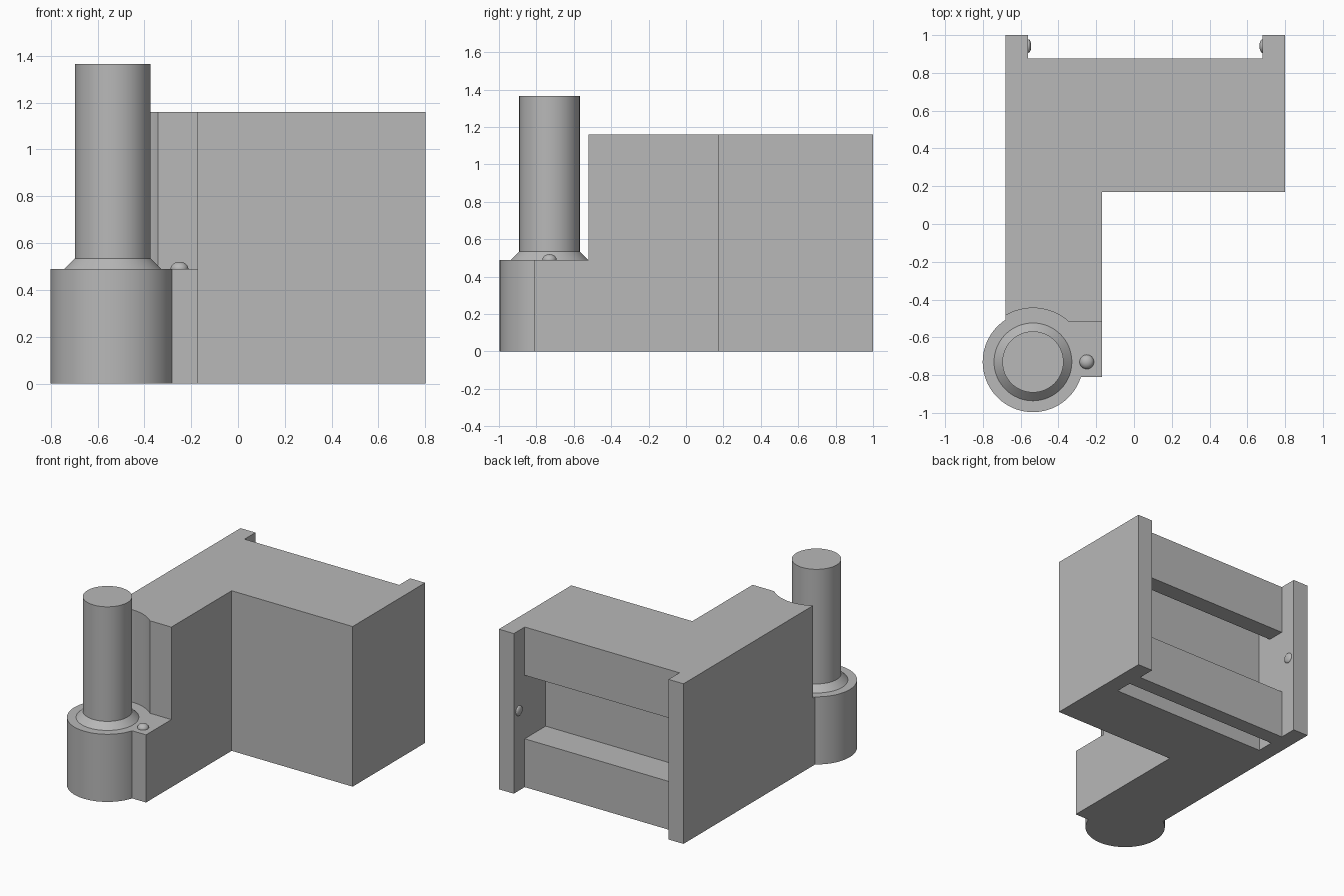
import bpy, bmesh, math
from mathutils import Matrix, Vector

cube = bpy.data.objects.get("Cube")
if cube:
    bpy.data.objects.remove(cube, do_unlink=True)

GREY = (0.48, 0.48, 0.48, 1)
grey = bpy.data.materials.new("plain grey")
grey.use_nodes = True
grey.diffuse_color = GREY
grey.node_tree.nodes["Principled BSDF"].inputs["Base Color"].default_value = GREY

# Main dimensions
HEIGHT, SHELF = 1.16, 0.49
LEFT, RIGHT = 0.80, -0.68
ARM_SIDE, ARM_FRONT = -0.17, -0.81
PIVOT = Vector((-0.535, -0.73, 0))


def finish(name, bm):
    bmesh.ops.recalc_face_normals(bm, faces=bm.faces)
    mesh = bpy.data.meshes.new(name)
    bm.to_mesh(mesh)
    bm.free()
    mesh.materials.append(grey)
    obj = bpy.data.objects.new(name, mesh)
    bpy.context.collection.objects.link(obj)
    return obj


def prism(name, outline, start, end, axis="z"):
    """Extrude an outline along z (x, y points) or along x (y, z points)."""
    bm = bmesh.new()
    if axis == "z":
        pts, step = [(a, b, start) for a, b in outline], (0, 0, end - start)
    else:
        pts, step = [(start, a, b) for a, b in outline], (end - start, 0, 0)
    face = bm.faces.new([bm.verts.new(p) for p in pts])
    new = bmesh.ops.extrude_face_region(bm, geom=[face])["geom"]
    moved = [v for v in new if isinstance(v, bmesh.types.BMVert)]
    bmesh.ops.translate(bm, vec=step, verts=moved)
    return finish(name, bm)


def rect(a0, b0, a1, b1):
    return [(a0, b0), (a1, b0), (a1, b1), (a0, b1)]


def circle(radius, count=96):
    turns = [2 * math.pi * i / count for i in range(count)]
    return [(PIVOT.x + radius * math.cos(t), PIVOT.y + radius * math.sin(t))
            for t in turns]


def combine(target, tool, operation):
    mod = target.modifiers.new(operation.lower(), "BOOLEAN")
    mod.operation, mod.solver, mod.object = operation, "EXACT", tool
    select(target)
    bpy.ops.object.modifier_apply(modifier=mod.name)
    bpy.data.objects.remove(tool, do_unlink=True)


def select(obj):
    bpy.ops.object.select_all(action="DESELECT")
    obj.select_set(True)
    bpy.context.view_layer.objects.active = obj


def smooth(obj):
    select(obj)
    bpy.ops.object.shade_smooth_by_angle(angle=math.radians(30))


def bump(name, location, scale):
    bm = bmesh.new()
    bmesh.ops.create_uvsphere(bm, u_segments=32, v_segments=16, radius=1)
    bmesh.ops.transform(bm, matrix=Matrix.Translation(location)
                        @ Matrix.Diagonal((*scale, 1)), verts=bm.verts)
    smooth(finish(name, bm))


# L-shaped housing
body = prism("housing", [(RIGHT, 1), (RIGHT, ARM_FRONT + 0.1), (PIVOT.x, ARM_FRONT),
                         (ARM_SIDE, ARM_FRONT), (ARM_SIDE, 0.17),
                         (LEFT, 0.17), (LEFT, 1)], 0, HEIGHT)

# Shelf at the end of the arm and curved clearance around the pin
combine(body, prism("shelf_cutter", rect(-1, -1.2, 0, -0.52), SHELF, 1.5), "DIFFERENCE")
combine(body, prism("clearance_cutter", circle(0.285), SHELF, 1.5), "DIFFERENCE")

# Rear channel with a middle recess that reaches up behind the upper panel
channel = [(1.2, -0.1), (1.2, 1.3), (0.875, 1.3), (0.875, 0.81), (0.75, 0.81),
           (0.75, 1.04), (0.635, 1.04), (0.635, 0.35), (0.875, 0.35), (0.875, -0.1)]
combine(body, prism("channel_cutter", channel, -0.56, 0.68, "x"), "DIFFERENCE")

# Slot open to the underside behind the lower panel
combine(body, prism("slot_cutter", rect(0.64, -0.1, 0.765, 0.23), -0.56, 0.68, "x"),
        "DIFFERENCE")

# Round barrel at the end of the arm
combine(body, prism("barrel", circle(0.266), 0, SHELF), "UNION")
smooth(body)

# Pin with its sloping collar
profile = [(0, 0.4), (0.206, 0.4), (0.206, SHELF), (0.162, 0.535), (0.162, 1.365), (0, 1.365)]
bm = bmesh.new()
verts = [bm.verts.new(PIVOT + Vector((r, 0, z))) for r, z in profile]
edges = [bm.edges.new(pair) for pair in zip(verts, verts[1:])]
bmesh.ops.spin(bm, geom=verts + edges, cent=PIVOT, axis=(0, 0, 1),
               angle=2 * math.pi, steps=64)
bmesh.ops.remove_doubles(bm, verts=bm.verts, dist=0.0001)
smooth(finish("pivot_pin", bm))

# Detent bumps on the shelf and on both channel walls
bump("shelf_bump", (-0.25, PIVOT.y, SHELF), (0.038, 0.038, 0.03))
for side, x in (("left", 0.68), ("right", -0.56)):
    bump(side + "_wall_bump", (x, 0.942, 0.58), (0.016, 0.036, 0.036))
